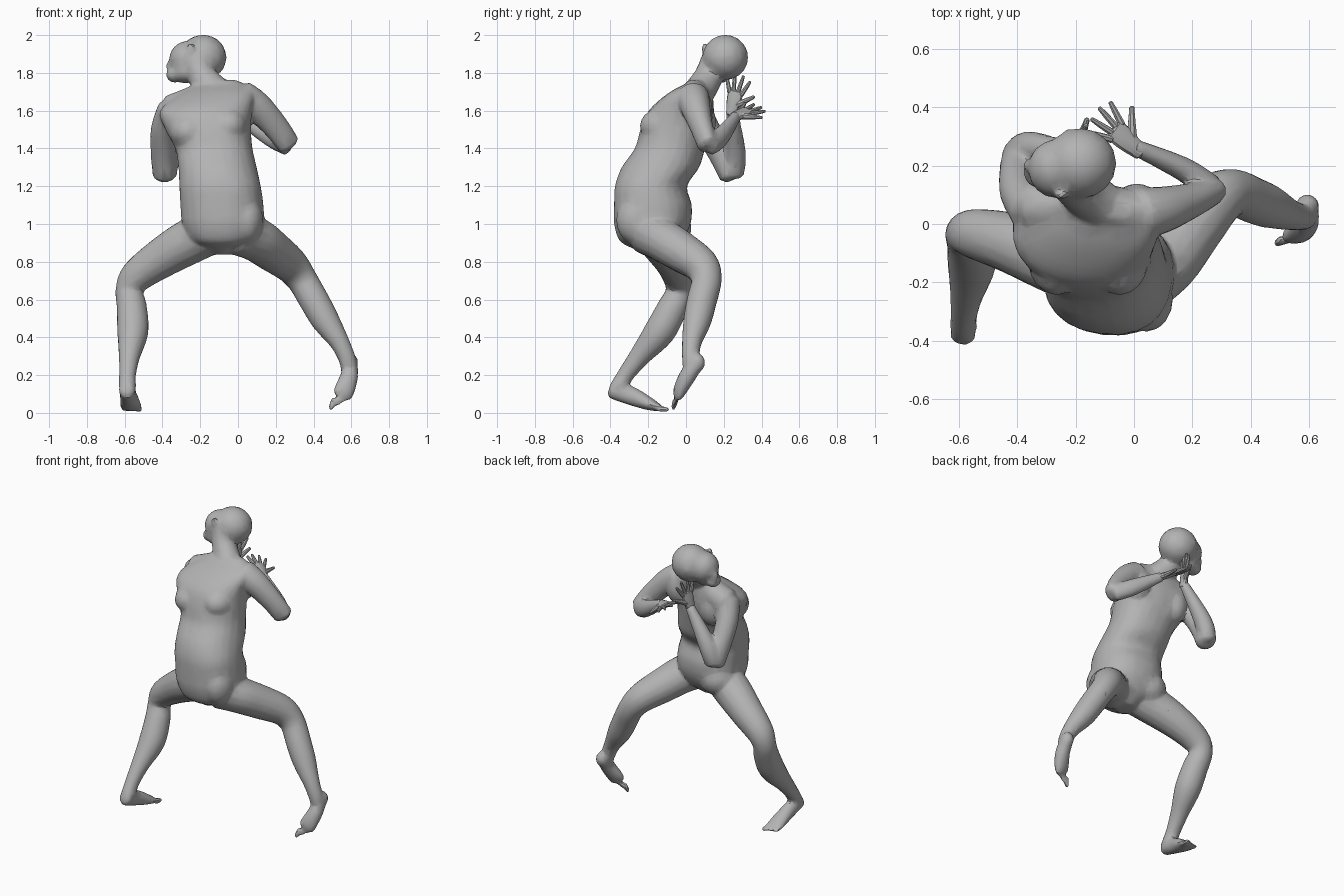
import bpy
import bmesh
import math
from mathutils import Vector, Matrix

cube = bpy.data.objects.get("Cube")
if cube:
    bpy.data.objects.remove(cube, do_unlink=True)

clay = bpy.data.materials.new("clay_grey")
clay.use_nodes = True
grey = (0.45, 0.45, 0.45, 1)
clay.diffuse_color = grey
clay.node_tree.nodes["Principled BSDF"].inputs["Base Color"].default_value = grey


def spline(rows, steps):
    """Catmull-Rom interpolation of rows of any width."""
    result = []
    last = len(rows) - 1
    for i in range(last):
        quad = [rows[max(i - 1, 0)], rows[i], rows[i + 1], rows[min(i + 2, last)]]
        for s in range(steps):
            t = s / steps
            result.append([
                b + t * (c - a + t * (2 * a - 5 * b + 4 * c - d + t * (3 * (b - c) + d - a))) / 2
                for a, b, c, d in zip(*quad)])
    result.append(list(rows[-1]))
    return result


def loft(bm, rows, side=(1, 0, 0), level=False, sides=16, steps=4, squareness=1):
    """Closed tube through rows of x, y, z, half width and optional half depth."""
    rows = spline([tuple(r) if len(r) > 4 else (*r, r[-1]) for r in rows], steps)
    points = [Vector(r[:3]) for r in rows]
    end = len(rows) - 1
    rings = []

    def add_ring(centre, tangent, width, depth):
        across = Vector(side)
        across = (across - tangent * across.dot(tangent)).normalized()
        forward = tangent.cross(across)
        ring = []
        for k in range(sides):
            angle = math.tau * k / sides
            c, s = math.cos(angle), math.sin(angle)
            u = math.copysign(abs(c) ** squareness, c) * width
            v = math.copysign(abs(s) ** squareness, s) * depth
            ring.append(bm.verts.new(centre + across * u + forward * v))
        rings.append(ring)

    for i, row in enumerate(rows):
        tangent = (points[min(i + 1, end)] - points[max(i - 1, 0)]).normalized()
        if level:
            tangent = Vector((0, 0, 1))
        width, depth = row[3], row[4]
        bulge = tangent * min(width, depth) * 0.4
        if i == 0:
            add_ring(points[i] - bulge, tangent, width * 0.6, depth * 0.6)
        add_ring(points[i], tangent, width, depth)
        if i == end:
            add_ring(points[i] + bulge, tangent, width * 0.6, depth * 0.6)
    for lower, upper in zip(rings, rings[1:]):
        for k in range(sides):
            n = (k + 1) % sides
            bm.faces.new((lower[k], lower[n], upper[n], upper[k]))
    bm.faces.new(rings[0][::-1])
    bm.faces.new(rings[-1])


def ball(bm, centre, radii):
    place = Matrix.Translation(centre) @ Matrix.Diagonal((*radii, 1))
    bmesh.ops.create_uvsphere(bm, u_segments=16, v_segments=10, radius=1, matrix=place)


def toes(bm, start, direction, across, length):
    """Five toes, the big one first along the across axis."""
    start, direction, across = Vector(start), Vector(direction).normalized(), Vector(across).normalized()
    for i in range(5):
        base = start + across * (0.042 - 0.021 * i)
        tip = base + direction * length * (1 - 0.12 * i)
        radius = 0.018 if i == 0 else 0.013
        loft(bm, [(*base, radius), (*tip, radius * 0.8)], across, sides=8)


def finish(bm, name, remesh=False):
    bmesh.ops.recalc_face_normals(bm, faces=bm.faces)
    mesh = bpy.data.meshes.new(name)
    bm.to_mesh(mesh)
    bm.free()
    mesh.materials.append(clay)
    obj = bpy.data.objects.new(name, mesh)
    bpy.context.scene.collection.objects.link(obj)
    bpy.ops.object.select_all(action='DESELECT')
    obj.select_set(True)
    bpy.context.view_layer.objects.active = obj
    if remesh:
        blend = obj.modifiers.new("blend", 'REMESH')
        blend.mode = 'VOXEL'
        blend.voxel_size = 0.009
        relax = obj.modifiers.new("relax", 'SMOOTH')
        relax.iterations = 8
        facet = obj.modifiers.new("facet", 'DECIMATE')
        facet.ratio = 0.08
        for label in ("blend", "relax", "facet"):
            bpy.ops.object.modifier_apply(modifier=label)
        if not obj.data.materials:
            obj.data.materials.append(clay)
    bpy.ops.object.shade_smooth_by_angle(angle=math.radians(24))


def hand(name, wrist, direction, across):
    """Palm with four spread fingers and a thumb on the across side."""
    bm = bmesh.new()
    wrist, direction = Vector(wrist), Vector(direction).normalized()
    across = Vector(across)
    across = (across - direction * across.dot(direction)).normalized()
    knuckle = wrist + direction * 0.095
    loft(bm, [(*(wrist - direction * 0.03), 0.028, 0.026),
              (*(wrist + direction * 0.04), 0.04, 0.021),
              (*knuckle, 0.042, 0.015)], across, sides=12)
    for i, length in enumerate((0.085, 0.1, 0.1, 0.08)):
        offset = 1.5 - i
        angle = offset * 0.27
        aim = direction * math.cos(angle) + across * math.sin(angle)
        base = knuckle + across * offset * 0.022 - direction * 0.012
        loft(bm, [(*base, 0.013), (*(base + aim * length * 0.6), 0.011),
                  (*(base + aim * length), 0.008)], across, sides=8, steps=2)
    base = wrist + direction * 0.025 + across * 0.02
    aim = (direction * 0.6 + across * 0.8).normalized()
    loft(bm, [(*base, 0.019), (*(base + aim * 0.06), 0.013),
              (*(base + aim * 0.105), 0.009)], direction.cross(across), sides=8, steps=2)
    finish(bm, name)


body = bmesh.new()

# Torso
loft(body, [(-.08, -.17, .87, .08, .11), (-.08, -.185, .91, .17, .165),
            (-.08, -.178, 1, .215, .202), (-.085, -.175, 1.1, .22, .205),
            (-.095, -.185, 1.2, .216, .19), (-.108, -.135, 1.3, .207, .205),
            (-.128, -.085, 1.4, .205, .185), (-.158, -.055, 1.5, .228, .185),
            (-.17, -.025, 1.6, .245, .17), (-.11, .02, 1.69, .2, .115),
            (-.08, .05, 1.74, .12, .055)],
     side=(1, -.12, 0), level=True, sides=24, squareness=0.88)

# Breasts, shoulder blades, hip, buttock and shoulder slope
ball(body, (-.05, -.125, 1.52), (.1, .12, .095))
ball(body, (-.265, -.125, 1.49), (.1, .12, .095))
ball(body, (.01, .05, 1.61), (.09, .09, .12))
ball(body, (-.26, .07, 1.54), (.09, .09, .12))
ball(body, (.045, -.255, 1.02), (.09, .115, .13))
ball(body, (-.18, -.08, .98), (.12, .11, .11))
loft(body, [(-.35, .06, 1.595, .09), (-.25, .06, 1.64, .085), (-.16, .07, 1.7, .07)])

# Neck, skull, face, jaw, chin, nose and ears
loft(body, [(-.12, .07, 1.7, .085), (-.19, .12, 1.78, .077), (-.22, .16, 1.87, .08)])
ball(body, (-.185, .208, 1.882), (.125, .122, .12))
ball(body, (-.265, .19, 1.87), (.1, .102, .1))
ball(body, (-.28, .175, 1.81), (.075, .08, .065))
ball(body, (-.335, .18, 1.79), (.045, .055, .042))
ball(body, (-.355, .2, 1.835), (.025, .025, .035))
for x, y, z in ((-.25, .1, 1.925), (-.22, .31, 1.88)):
    ball(body, (x, y, z), (.022, .018, .035))

# Upper arms and forearms
loft(body, [(-.345, .05, 1.6, .085), (-.39, .11, 1.5, .072),
            (-.395, .185, 1.37, .067), (-.386, .24, 1.26, .066)])
loft(body, [(-.386, .25, 1.268, .058), (-.345, .26, 1.38, .057), (-.2, .245, 1.6, .03)])
loft(body, [(.02, .035, 1.67, .09), (.1, .05, 1.62, .082, .08),
            (.2, .082, 1.515, .07, .06), (.268, .112, 1.42, .064, .048)], side=(0, 0, 1))
loft(body, [(.262, .125, 1.42, .058, .046), (.17, .188, 1.465, .055, .042),
            (0, .265, 1.57, .031, .028)], side=(0, 0, 1))

# Right leg and flat foot
loft(body, [(-.12, -.18, .97, .12), (-.27, -.12, .9, .12), (-.42, -.065, .81, .105),
            (-.54, -.035, .72, .088), (-.575, -.035, .64, .074), (-.562, -.07, .56, .08),
            (-.557, -.14, .43, .083), (-.575, -.245, .3, .057),
            (-.585, -.32, .2, .045), (-.585, -.355, .14, .047)], side=(0, 1, 0.3))
loft(body, [(-.588, -.39, .125, .043, .05), (-.58, -.29, .09, .045, .05),
            (-.57, -.2, .05, .055, .036), (-.565, -.145, .028, .056, .021)])
toes(body, (-.565, -.145, .022), (0, 1, -.1), (1, 0, 0), .05)

# Left leg and raised foot
loft(body, [(0, -.2, .96, .125, .13), (.1, -.125, .915, .115, .125),
            (.19, -.02, .85, .108, .112), (.28, .08, .78, .095, .096),
            (.342, .108, .7, .082), (.4, .085, .6, .08),
            (.463, .06, .49, .075), (.54, .03, .37, .052),
            (.58, .025, .28, .046), (.588, .03, .23, .044)], side=(0, 0.3, 1))
ball(body, (.595, .06, .265), (.042, .042, .05))
loft(body, [(.595, .045, .25, .04, .042), (.588, .005, .19, .048, .045),
            (.565, -.03, .125, .055, .036), (.55, -.045, .09, .052, .025)], side=(.85, .25, .1))
toes(body, (.548, -.048, .085), (-.35, -.25, -.85), (-1, -.15, -.35), .055)
finish(body, "body", remesh=True)

# Hands
hand("left_hand", (0, .265, 1.57), (-.72, .62, .3), (.75, .5, -.4))
hand("right_hand", (-.2, .245, 1.61), (.1, .2, .97), (.3, .95, -.2))
